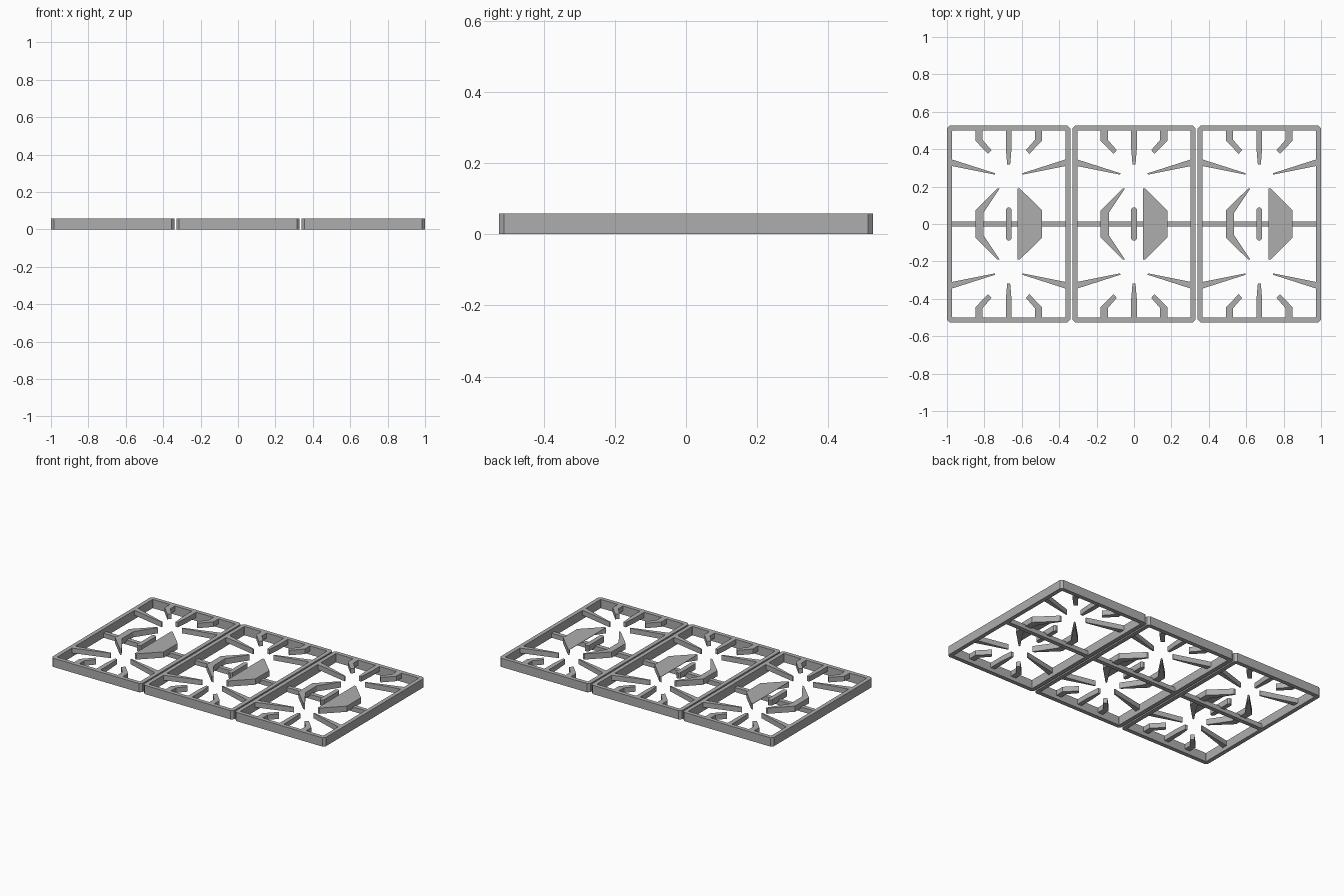
import bpy, bmesh

cube = bpy.data.objects.get("Cube")
if cube:
    bpy.data.objects.remove(cube)

iron = bpy.data.materials.new("grey_iron")
iron.use_nodes = True
iron.diffuse_color = (0.42, 0.42, 0.42, 1)
iron.node_tree.nodes["Principled BSDF"].inputs["Base Color"].default_value = (0.42, 0.42, 0.42, 1)

HEIGHT = 0.058
PITCH = 0.67
HALF_W, HALF_D, WALL = 0.33, 0.526, 0.027


def flip(outline, sx, sy):
    return [(x * sx, y * sy) for x, y in outline]


def prisms(name, outlines, low, high, offset):
    """Extrude flat outlines between two heights into one object."""
    bm = bmesh.new()
    for outline in outlines:
        face = bm.faces.new([bm.verts.new((x, y, low)) for x, y in outline])
        moved = bmesh.ops.extrude_face_region(bm, geom=[face])["geom"]
        tops = [v for v in moved if isinstance(v, bmesh.types.BMVert)]
        bmesh.ops.translate(bm, verts=tops, vec=(0, 0, high - low))
    bmesh.ops.recalc_face_normals(bm, faces=bm.faces)
    mesh = bpy.data.meshes.new(name)
    bm.to_mesh(mesh)
    bm.free()
    mesh.materials.append(iron)
    obj = bpy.data.objects.new(name, mesh)
    obj.location.x = offset
    bpy.context.collection.objects.link(obj)
    return obj


def chamfered(w, d, c):
    quarter = [(w, d - c), (w - c, d)]
    left = flip(quarter[::-1], -1, 1)
    return quarter + left + [(-x, -y) for x, y in quarter + left]


def frame(name, offset):
    """Rectangular rim with clipped outer corners."""
    bm = bmesh.new()
    outer = chamfered(HALF_W, HALF_D, 0.015)
    inner = chamfered(HALF_W - WALL, HALF_D - WALL, 0.002)
    rings = [[bm.verts.new((x, y, z)) for x, y in loop]
             for loop, z in ((outer, 0), (outer, HEIGHT), (inner, HEIGHT), (inner, 0))]
    count = len(outer)
    for r in range(4):
        a, b = rings[r], rings[(r + 1) % 4]
        for i in range(count):
            j = (i + 1) % count
            bm.faces.new((a[i], a[j], b[j], b[i]))
    bmesh.ops.recalc_face_normals(bm, faces=bm.faces)
    mesh = bpy.data.meshes.new(name)
    bm.to_mesh(mesh)
    bm.free()
    mesh.materials.append(iron)
    obj = bpy.data.objects.new(name, mesh)
    obj.location.x = offset
    bpy.context.collection.objects.link(obj)


# Finger outlines, one quarter or half of a grate
straight = [(-0.015, 0.51), (0.015, 0.51), (0.015, 0.40), (0.008, 0.318), (-0.008, 0.318), (-0.015, 0.40)]
hooked = [(0.14, 0.51), (0.178, 0.51), (0.178, 0.445), (0.11, 0.375), (0.092, 0.395), (0.14, 0.45)]
slanted = [(0.31, 0.347), (0.31, 0.311), (0.075, 0.264), (0.072, 0.271)]
crescent = [(0.048, 0.19), (0.06, 0.19), (0.178, 0.073), (0.178, -0.073), (0.06, -0.19),
            (0.048, -0.19), (0.135, -0.06), (0.135, 0.06)]
sides = [(sx, sy) for sx in (-1, 1) for sy in (-1, 1)]

for label, offset in (("right", -PITCH), ("middle", 0), ("left", PITCH)):
    frame(label + "_frame", offset)
    # Fingers reaching in from the rim
    prisms(label + "_straight_fingers", [flip(straight, 1, s) for s in (-1, 1)], 0.025, HEIGHT, offset)
    prisms(label + "_hooked_fingers", [flip(hooked, *s) for s in sides], 0.025, HEIGHT, offset)
    prisms(label + "_slanted_fingers", [flip(slanted, *s) for s in sides], 0.025, HEIGHT, offset)
    # Cross bar and the supports it carries
    bar = [(-0.31, -0.014), (0.31, -0.014), (0.31, 0.014), (-0.31, 0.014)]
    prisms(label + "_cross_bar", [bar], 0.0, 0.03, offset)
    prisms(label + "_centre_support", [chamfered(0.015, 0.088, 0.009)], 0.02, HEIGHT, offset)
    prisms(label + "_crescents", [crescent, flip(crescent, -1, 1)], 0.02, HEIGHT, offset)
    # Flat plate closing the left crescent
    prisms(label + "_crescent_plate", [crescent[:6]], HEIGHT - 0.003, HEIGHT, offset)
